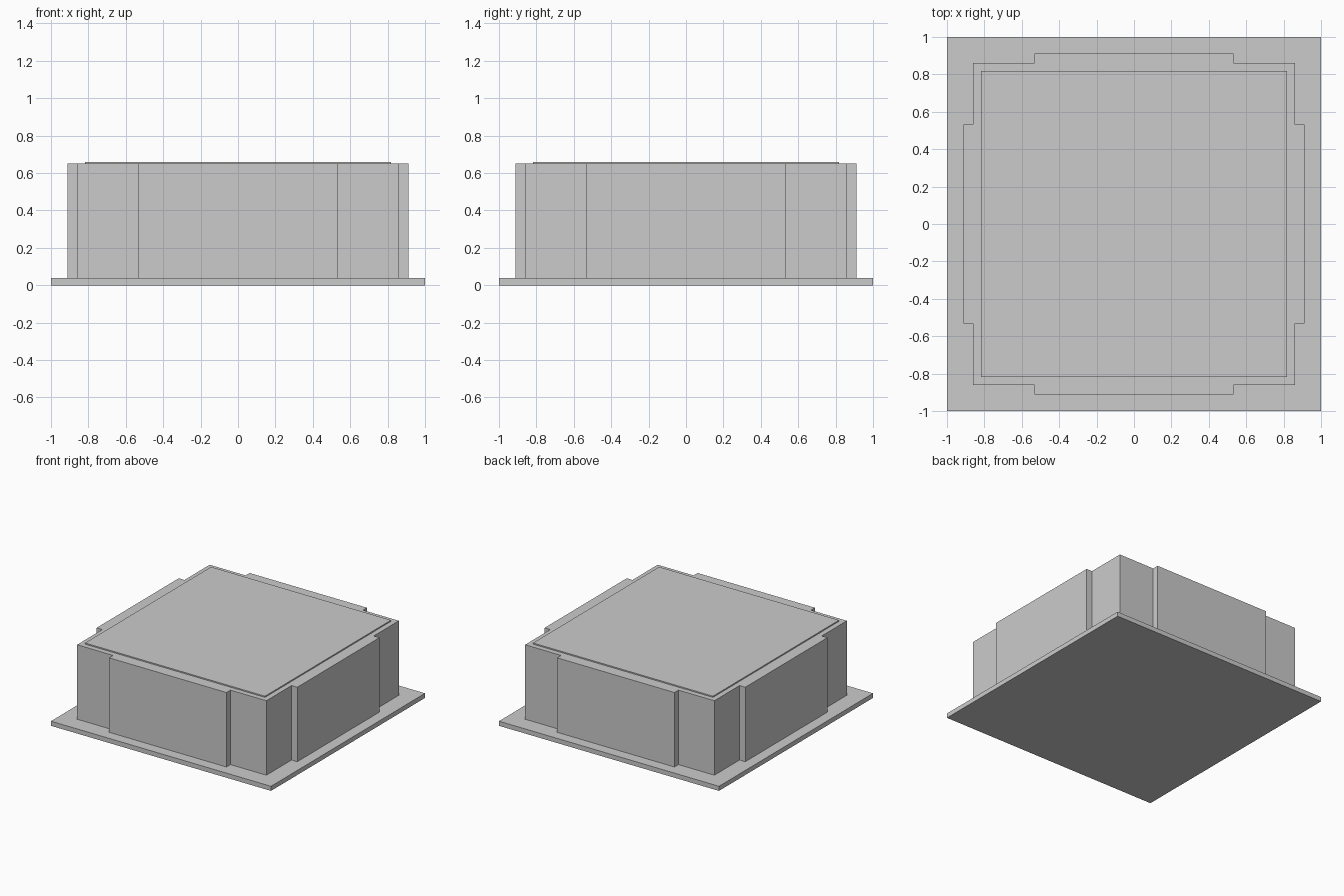
import bpy, bmesh

if "Cube" in bpy.data.objects:
    bpy.data.objects.remove(bpy.data.objects["Cube"])


def prism(name, outline, z0, z1):
    """Extrude a flat outline from z0 up to z1."""
    bm = bmesh.new()
    face = bm.faces.new([bm.verts.new((x, y, z0)) for x, y in outline])
    top = bmesh.ops.extrude_face_region(bm, geom=[face], use_keep_orig=True)
    verts = [v for v in top["geom"] if isinstance(v, bmesh.types.BMVert)]
    bmesh.ops.translate(bm, verts=verts, vec=(0, 0, z1 - z0))
    bmesh.ops.recalc_face_normals(bm, faces=bm.faces)
    mesh = bpy.data.meshes.new(name)
    bm.to_mesh(mesh)
    bm.free()
    obj = bpy.data.objects.new(name, mesh)
    bpy.context.collection.objects.link(obj)
    return obj


def four_fold(points):
    """Repeat one side of an outline around all four sides."""
    outline = []
    for _ in range(4):
        outline += points
        points = [(-y, x) for x, y in points]
    return outline


WALL, BAY, BAY_HALF = 0.86, 0.912, 0.533

# Ground slab
prism("base_slab", four_fold([(1.0, 1.0)]), 0.0, 0.038)

# Building block with a shallow projecting bay on each side
side = [(WALL, -BAY_HALF), (BAY, -BAY_HALF), (BAY, BAY_HALF),
        (WALL, BAY_HALF), (WALL, WALL)]
prism("main_block", four_fold(side), 0.038, 0.65)

# Thin raised roof panel
prism("roof_panel", four_fold([(0.818, 0.818)]), 0.65, 0.66)
